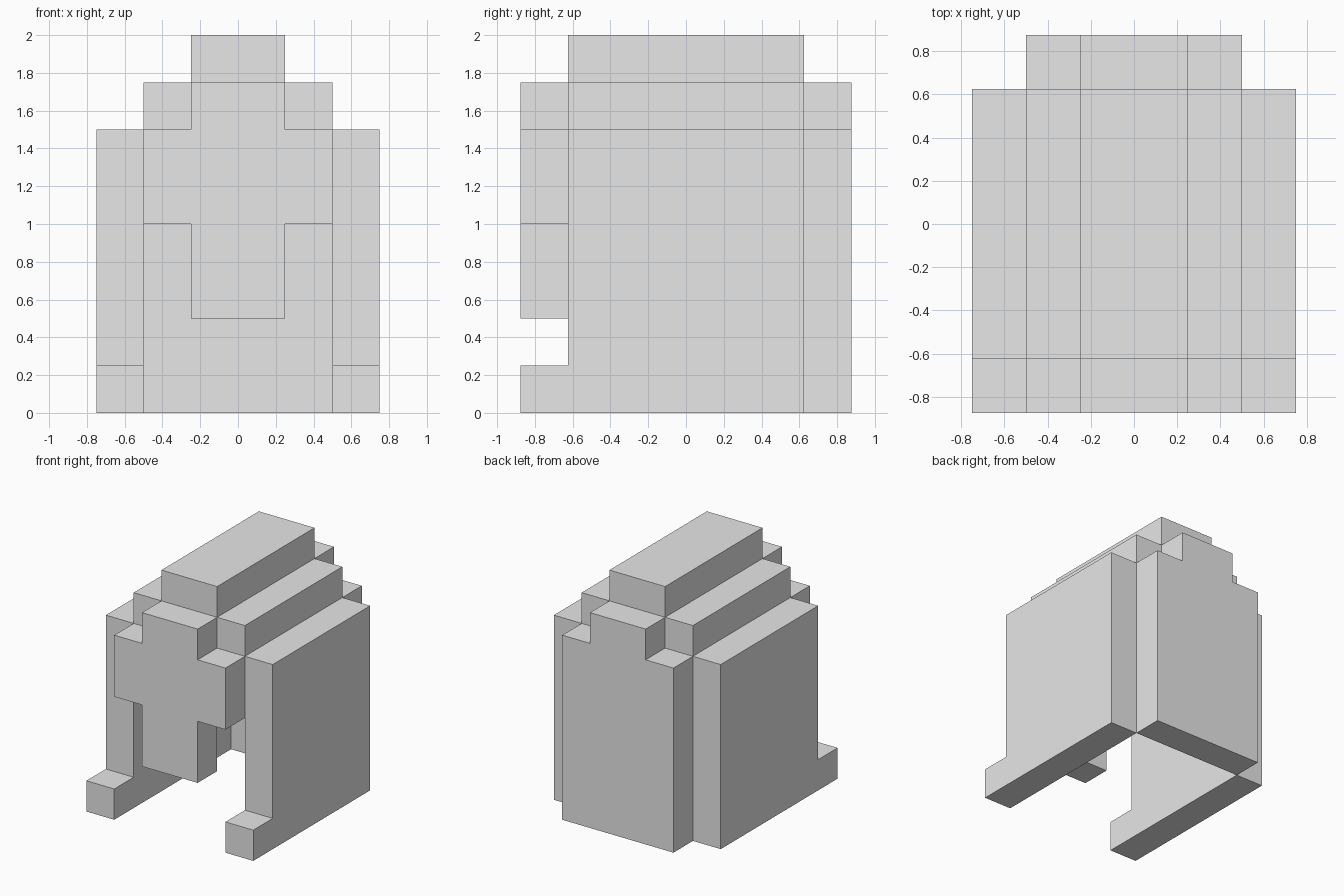
import bpy
import bmesh

cube = bpy.data.objects.get("Cube")
if cube:
    bpy.data.objects.remove(cube, do_unlink=True)

grey = bpy.data.materials.new("light_grey")
grey.use_nodes = True
colour = (0.8, 0.8, 0.8, 1.0)
grey.diffuse_color = colour
grey.node_tree.nodes["Principled BSDF"].inputs["Base Color"].default_value = colour

U = 0.25             # block size
BODY = 2.5 * U       # half depth of the body
FACE = 3.5 * U       # half depth including the end panels


def prism(name, outline, axis, start, end):
    """Extrude a flat outline along x (outline in y, z) or y (outline in x, z)."""
    bm = bmesh.new()
    place = (lambda a, b: (start, a, b)) if axis == "x" else (lambda a, b: (a, start, b))
    face = bm.faces.new([bm.verts.new(place(a, b)) for a, b in outline])
    moved = bmesh.ops.extrude_face_region(bm, geom=[face])["geom"]
    shift = (end - start, 0, 0) if axis == "x" else (0, end - start, 0)
    bmesh.ops.translate(bm, vec=shift, verts=[v for v in moved if isinstance(v, bmesh.types.BMVert)])
    bmesh.ops.recalc_face_normals(bm, faces=bm.faces)
    mesh = bpy.data.meshes.new(name)
    bm.to_mesh(mesh)
    bm.free()
    mesh.materials.append(grey)
    obj = bpy.data.objects.new(name, mesh)
    bpy.context.collection.objects.link(obj)
    return obj


def mirrored(half):
    """Complete a right-hand outline, listed bottom to top, across x = 0."""
    return half + [(-x, z) for x, z in reversed(half)]


def rect(a, b, low, high):
    return [(a, low), (b, low), (b, high), (a, high)]


# Side walls with a forward foot, and the stepped shoulders above them
wall = [(-FACE, 0), (BODY, 0), (BODY, 6 * U), (-BODY, 6 * U), (-BODY, U), (-FACE, U)]
for side, s in (("left", 1), ("right", -1)):
    prism(side + "_wall", wall, "x", s * 2 * U, s * 3 * U)
    prism(side + "_shoulder", rect(-BODY, BODY, 6 * U, 7 * U), "x", s * U, s * 2 * U)

# Top ridge
prism("roof_ridge", rect(-BODY, BODY, 7 * U, 8 * U), "x", -U, U)

# Cross-shaped front panel
front = [(U, 2 * U), (U, 4 * U), (2 * U, 4 * U), (2 * U, 6 * U), (U, 6 * U), (U, 7 * U)]
prism("front_panel", mirrored(front), "y", -FACE, -BODY)

# Full-height back panel with notched top corners
back = [(2 * U, 0), (2 * U, 6 * U), (U, 6 * U), (U, 7 * U)]
prism("back_panel", mirrored(back), "y", BODY, FACE)
